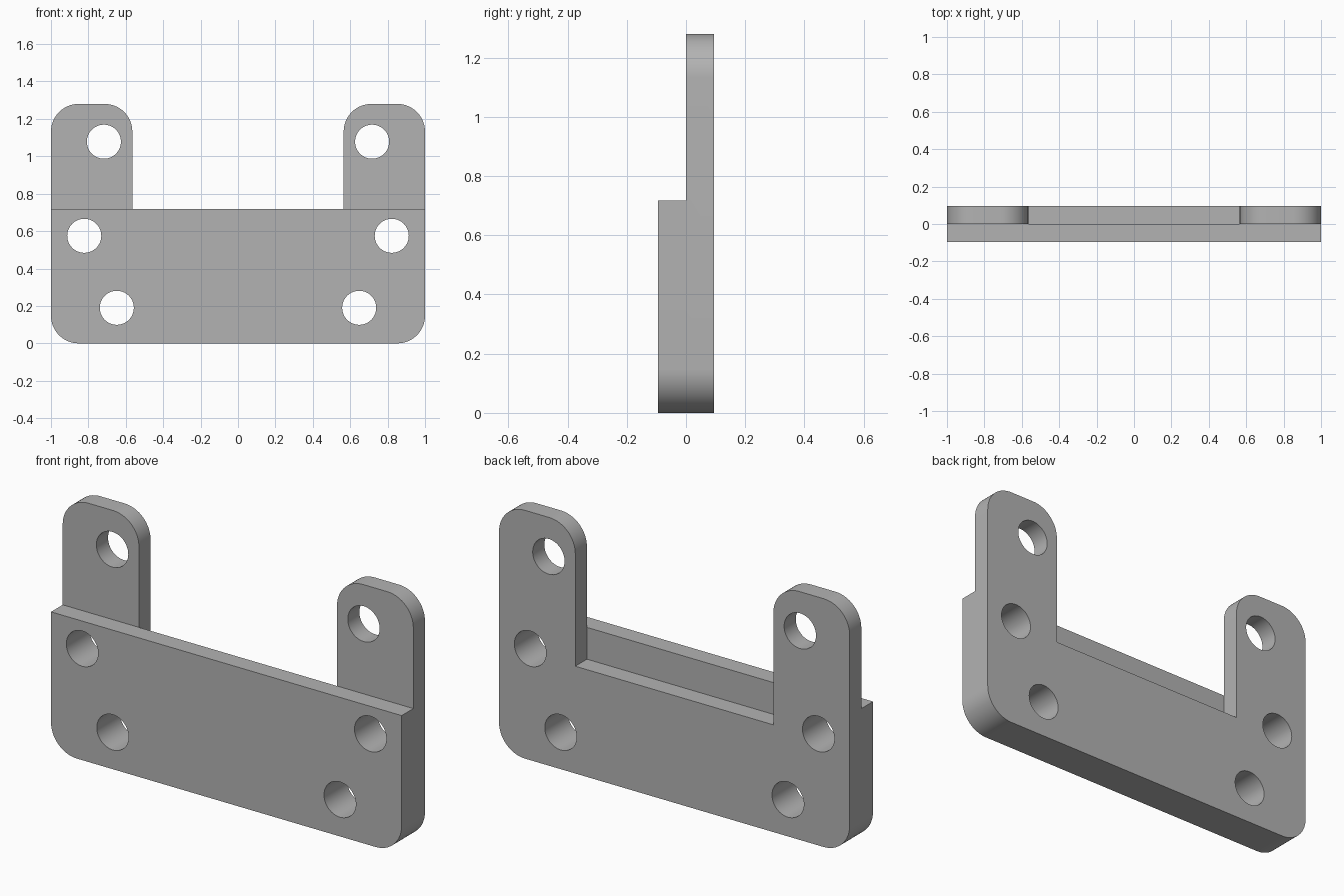
import bpy
import bmesh
from math import pi, sin, cos, radians
from mathutils import Matrix, Vector

HALF_Y = 0.095
RADIUS = 0.148
HOLE_R = 0.091
ARM_X = 0.565
HEIGHT, STEP_Z, NOTCH_Z = 1.28, 0.717, 0.553

old = bpy.data.objects.get("Cube")
if old:
    bpy.data.objects.remove(old)

grey = bpy.data.materials.new("plain grey")
grey.use_nodes = True
COLOUR = (0.45, 0.45, 0.45, 1)
grey.diffuse_color = COLOUR
grey.node_tree.nodes["Principled BSDF"].inputs["Base Color"].default_value = COLOUR


def corner(x, z, sx, sz, steps=16):
    """Rounded corner at (x, z); sx, sz give its outward direction."""
    cx, cz = x - sx * RADIUS, z - sz * RADIUS
    pts = [(cx + sx * RADIUS * cos(pi / 2 * i / steps),
            cz + sz * RADIUS * sin(pi / 2 * i / steps)) for i in range(steps + 1)]
    return pts if sx * sz > 0 else pts[::-1]


def make_object(name, bm):
    bmesh.ops.recalc_face_normals(bm, faces=bm.faces)
    mesh = bpy.data.meshes.new(name)
    bm.to_mesh(mesh)
    bm.free()
    mesh.materials.append(grey)
    obj = bpy.data.objects.new(name, mesh)
    bpy.context.collection.objects.link(obj)
    return obj


def plate(name, half, y0, y1):
    """Extrude a half outline (right side, bottom to top) mirrored in x."""
    outline = half + [(-x, z) for x, z in reversed(half)]
    bm = bmesh.new()
    face = bm.faces.new([bm.verts.new((x, y0, z)) for x, z in outline])
    side = bmesh.ops.extrude_face_region(bm, geom=[face])
    verts = [v for v in side["geom"] if isinstance(v, bmesh.types.BMVert)]
    bmesh.ops.translate(bm, verts=verts, vec=Vector((0, y1 - y0, 0)))
    return make_object(name, bm)


def combine(target, tool, operation):
    mod = target.modifiers.new(operation.lower(), "BOOLEAN")
    mod.operation, mod.object, mod.solver = operation, tool, "EXACT"
    bpy.context.view_layer.objects.active = target
    bpy.ops.object.modifier_apply(modifier=mod.name)
    bpy.data.objects.remove(tool)


# Back plate with two upright arms, and the lower front plate
foot = corner(1, 0, 1, -1)
arm = corner(1, HEIGHT, 1, 1) + corner(ARM_X, HEIGHT, -1, 1)[::1]
bracket = plate("bracket", foot + arm + [(ARM_X, NOTCH_Z)], 0, HALF_Y)
front = plate("front_plate", foot + [(1, STEP_Z)], -HALF_Y, 0)
combine(bracket, front, "UNION")

# Bolt holes, three per side
bm = bmesh.new()
for side in (-1, 1):
    for x, z in ((0.717, 1.078), (0.822, 0.575), (0.648, 0.19)):
        place = Matrix.Translation((side * x, 0, z)) @ Matrix.Rotation(pi / 2, 4, "X")
        bmesh.ops.create_cone(bm, cap_ends=True, segments=64, radius1=HOLE_R,
                              radius2=HOLE_R, depth=0.5, matrix=place)
combine(bracket, make_object("hole_cutter", bm), "DIFFERENCE")

# Smooth the rounded corners and holes, keep the edges sharp
bpy.ops.object.select_all(action="DESELECT")
bracket.select_set(True)
bpy.context.view_layer.objects.active = bracket
bpy.ops.object.shade_smooth_by_angle(angle=radians(30))
